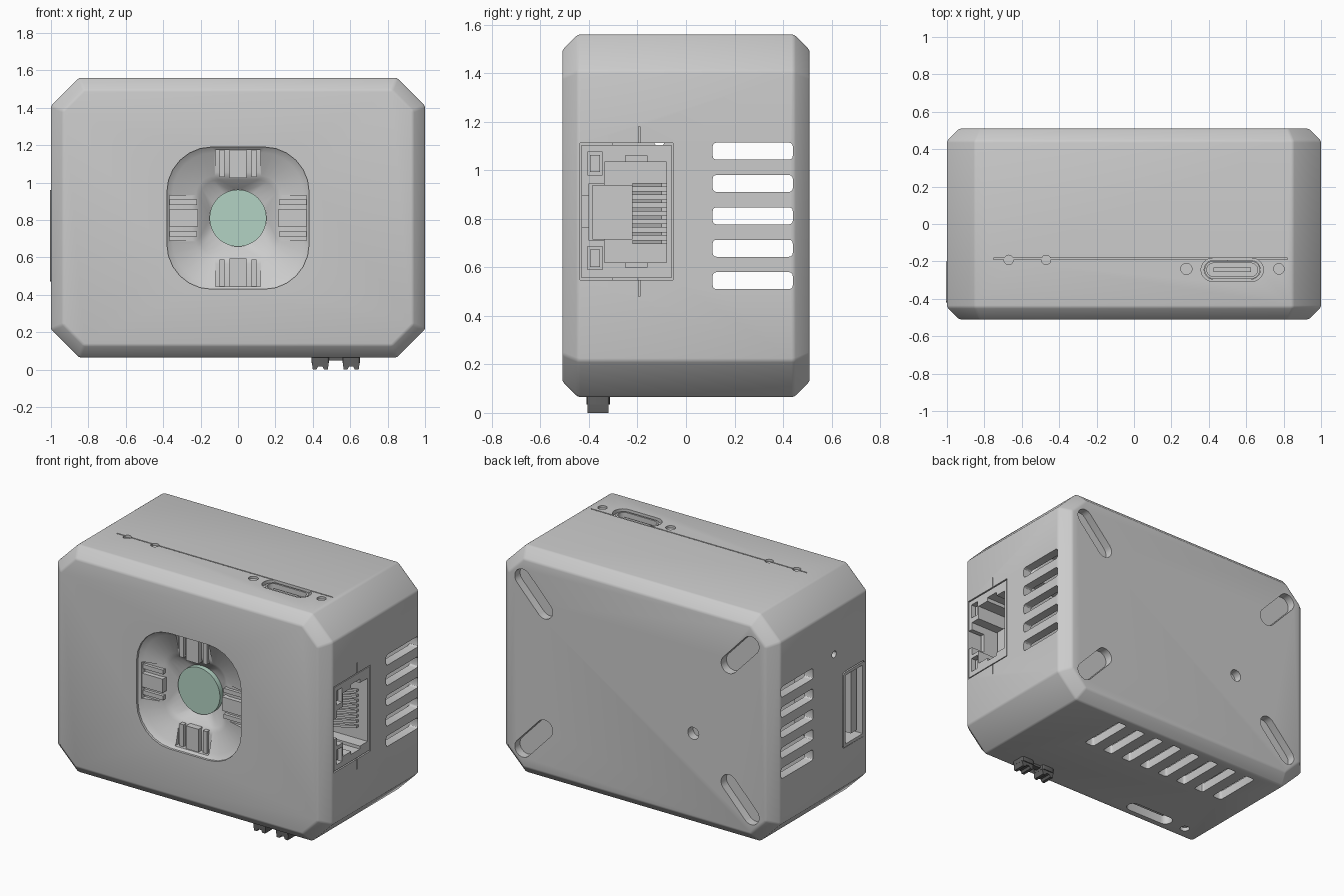
import bpy, bmesh, math
from mathutils import Vector

if "Cube" in bpy.data.objects:
    bpy.data.objects.remove(bpy.data.objects["Cube"])

AX = {'x': lambda a, b, d: (d, a, b), 'y': lambda a, b, d: (a, d, b), 'z': lambda a, b, d: (a, b, d)}


def loft(name, axis, loops):
    """Skin a list of (outline, depth) pairs along an axis."""
    bm = bmesh.new()
    rings = [[bm.verts.new(AX[axis](a, b, d)) for a, b in pts] for pts, d in loops]
    n = len(rings[0])
    for r, s in zip(rings, rings[1:]):
        for i in range(n):
            bm.faces.new((r[i], r[(i + 1) % n], s[(i + 1) % n], s[i]))
    bm.faces.new(rings[0])
    bm.faces.new(rings[-1])
    bmesh.ops.recalc_face_normals(bm, faces=bm.faces)
    me = bpy.data.meshes.new(name)
    bm.to_mesh(me)
    bm.free()
    ob = bpy.data.objects.new(name, me)
    bpy.context.collection.objects.link(ob)
    return ob


def prism(name, axis, pts, lo, hi):
    return loft(name, axis, [(pts, lo), (pts, hi)])


def rrect(ca, cb, ha, hb, r, n=6):
    """Rounded rectangle from its centre, half sizes and corner radius."""
    out = []
    for k, (sa, sb) in enumerate(((1, 1), (-1, 1), (-1, -1), (1, -1))):
        for i in range(n + 1):
            t = math.pi / 2 * (k + i / n)
            out.append((ca + sa * (ha - r) + r * math.cos(t), cb + sb * (hb - r) + r * math.sin(t)))
    return out


def circle(ca, cb, r, n=24):
    return [(ca + r * math.cos(2 * math.pi * i / n), cb + r * math.sin(2 * math.pi * i / n)) for i in range(n)]


def rect(a0, a1, b0, b1):
    return [(a0, b0), (a1, b0), (a1, b1), (a0, b1)]


def capsule(p, q, r, n=10):
    ang = math.atan2(q[1] - p[1], q[0] - p[0])
    out = []
    for c, start in ((q, ang - math.pi / 2), (p, ang + math.pi / 2)):
        for i in range(n + 1):
            t = start + math.pi * i / n
            out.append((c[0] + r * math.cos(t), c[1] + r * math.sin(t)))
    return out


def bake(ob):
    dg = bpy.context.evaluated_depsgraph_get()
    me = bpy.data.meshes.new_from_object(ob.evaluated_get(dg))
    ob.modifiers.clear()
    ob.data = me


def cut(target, cutter):
    m = target.modifiers.new("cut", 'BOOLEAN')
    m.operation, m.solver, m.object = 'DIFFERENCE', 'EXACT', cutter
    bake(target)
    bpy.data.objects.remove(cutter)


def octagon(d):
    c, hx, z0, z1 = 0.15 - 0.586 * d, 1 - d, 0.065 + d, 1.56 - d
    return [(-hx + c, z0), (hx - c, z0), (hx, z0 + c), (hx, z1 - c),
            (hx - c, z1), (-hx + c, z1), (-hx, z1 - c), (-hx, z0 + c)]


# Housing: chamfered octagonal block, softened and hollowed
body = loft("housing", 'y', [(octagon(.065), -.51), (octagon(0), -.445), (octagon(0), .445), (octagon(.065), .51)])
bev = body.modifiers.new("soft", 'BEVEL')
bev.width, bev.segments = 0.01, 2
bake(body)
cut(body, prism("cavity", 'y', octagon(.06), -.3, .44))

# Camera dish in the front, with channels on its four sides
CZ = 0.81
cut(body, loft("dish", 'y', [(rrect(0, CZ, .38, .38, .24), -.55), (rrect(0, CZ, .38, .38, .24), -.495),
                             (rrect(0, CZ, .35, .35, .22), -.47), (rrect(0, CZ, .225, .225, .1), -.44),
                             (rrect(0, CZ, .205, .205, .1), -.425), (rrect(0, CZ, .15, .15, .149), -.37)]))


def side_outline(k, w0, w1, r0, r1):
    """Rectangle across w0..w1 and radially r0..r1, turned k quarter turns round the lens."""
    c, s = round(math.cos(k * math.pi / 2)), round(math.sin(k * math.pi / 2))
    return [(a * c - b * s, CZ + a * s + b * c) for a, b in rect(w0, w1, r0, r1)]


for k in range(4):
    cut(body, prism("channel", 'y', side_outline(k, -.12, .12, .215, .365), -.55, -.445))
    prism("dish_pad", 'y', side_outline(k, -.045, .045, .215, .372), -.475, -.43)
    for s in (-1, 1):
        prism("dish_rib", 'y', side_outline(k, s * .085 - .014, s * .085 + .014, .22, .37), -.465, -.43)

# Lens
lens = prism("lens", 'y', circle(0, CZ, .152, 48), -.405, -.37)
green = bpy.data.materials.new("lens_green")
green.diffuse_color = (.45, .65, .55, 1)
green.use_nodes = True
green.node_tree.nodes["Principled BSDF"].inputs["Base Color"].default_value = green.diffuse_color
lens.data.materials.append(green)

# Ventilation slots through both sides and the underside
for i in range(5):
    cut(body, prism("side_vent", 'x', rrect(.275, .545 + .1335 * i, .165, .035, .015, 3), -1.1, 1.1))
for i in range(8):
    cut(body, prism("bottom_vent", 'z', rrect(-.625 + .15 * i, .23, .035, .165, .015, 3), 0, .2))

# Mounting slots and screw hole in the back
for sx in (-1, 1):
    for z0, z1 in ((.25, .42), (1.37, 1.2)):
        a, b = (sx * .83, z0), (sx * .67, z1)
        cut(body, prism("mount_slot", 'y', capsule(a, b, .058), .455, .6))
cut(body, prism("screw_hole", 'y', circle(-.41, .68, .04), .455, .6))

# Pockets for the sockets, pin holes and the shell seam
cut(body, prism("network_pocket", 'x', rect(-.437, -.053, .548, 1.112), .55, 1.1))
cut(body, prism("usb_pocket", 'x', rrect(-.31, .715, .115, .25, .02, 3), -1.1, -.6))
cut(body, prism("status_hole", 'x', circle(-.11, 1.12, .022), -1.1, -.9))
cut(body, prism("top_recess", 'z', capsule((.42, -.245), (.63, -.245), .062), 1.535, 1.7))
cut(body, prism("top_port", 'z', capsule((.425, -.245), (.625, -.245), .05), 1.3, 1.7))
for x, r in ((.28, .03), (.775, .028)):
    cut(body, prism("top_dimple", 'z', circle(x, -.24, r), 1.545, 1.7))
for x in (-.67, -.47):
    cut(body, prism("top_notch", 'z', circle(x, -.192, .025), 1.545, 1.7))
cut(body, prism("top_seam", 'z', rect(-.75, .82, -.19, -.183), 1.545, 1.7))
cut(body, prism("side_seam", 'x', rect(-.196, -.189, .48, 1.18), .985, 1.1))
cut(body, prism("card_slot", 'z', capsule((-.56, -.36), (-.3, -.36), .045), 0, .25))
cut(body, prism("bottom_notch", 'z', circle(-.72, -.36, .03), 0, .09))

# Network socket with latch notch, lamp windows and contacts
jack = prism("network_socket", 'x', rect(-.43, -.06, .555, 1.105), .5, .998)
cut(jack, prism("opening", 'x', rect(-.335, -.08, .62, 1.035), .6, 1.1))
cut(jack, prism("latch_slot", 'x', rect(-.4, -.3, .71, .945), .7, 1.1))
cut(jack, prism("latch_gap", 'x', rect(-.45, -.39, .765, .895), .9, 1.1))
for z in (.59, .98):
    cut(jack, prism("lamp_window", 'x', rect(-.405, -.345, z, z + .095), .95, 1.1))
    prism("lamp", 'x', rect(-.395, -.355, z + .012, z + .083), .9, .975)
for z in (.6, 1.025):
    cut(jack, prism("clip_gap", 'x', rect(-.25, -.16, z, z + .035), .75, 1.1))
prism("latch_floor", 'x', rect(-.385, -.22, .715, .94), .6, .8)
for i in range(8):
    z = .705 + .0335 * i
    loft("contact", 'x', [(rect(-.22, -.2, z - .008, z + .008), .7), (rect(-.1, -.08, z - .008, z + .008), .93)])

# Side data socket: metal sleeve with a tongue
sleeve = prism("usb_sleeve", 'x', rrect(-.31, .715, .11, .245, .015, 3), -1.004, -.65)
cut(sleeve, prism("sleeve_opening", 'x', rect(-.4, -.22, .49, .94), -1.1, -.7))
prism("usb_tongue", 'x', rect(-.385, -.325, .51, .92), -.97, -.69)

# Top power socket
ring = prism("power_sleeve", 'z', capsule((.425, -.245), (.625, -.245), .048), 1.3, 1.55)
cut(ring, prism("ring_opening", 'z', capsule((.425, -.245), (.625, -.245), .036), 1.35, 1.7))
prism("power_tongue", 'z', rect(.425, .625, -.257, -.233), 1.34, 1.53)
prism("card_tongue", 'z', rect(-.55, -.31, -.375, -.35), .1, .24)

# Dark notched cable clamps under the housing
dark = bpy.data.materials.new("dark_plastic")
dark.diffuse_color = (.12, .12, .12, 1)
dark.use_nodes = True
dark.node_tree.nodes["Principled BSDF"].inputs["Base Color"].default_value = dark.diffuse_color
for x in (.44, .605):
    half = [(.045, .09), (.045, .035), (.04, .0), (.02, .0), (.012, .016)]
    out = [(x + a, z) for a, z in half] + [(x - a, z) for a, z in reversed(half)]
    clamp = prism("cable_clamp", 'y', out, -.405, -.32)
    flange = prism("clamp_flange", 'z', rrect(x, -.362, .046, .048, .012, 3), .035, .1)
    for o in (clamp, flange):
        o.data.materials.append(dark)
bridge = prism("clamp_bridge", 'z', rect(.48, .57, -.38, -.34), .05, .1)
bridge.data.materials.append(dark)

# Smooth shading with sharp edges kept
bpy.ops.object.select_all(action='DESELECT')
for o in bpy.context.scene.objects:
    o.select_set(True)
bpy.context.view_layer.objects.active = body
bpy.ops.object.shade_smooth_by_angle(angle=math.radians(30))
